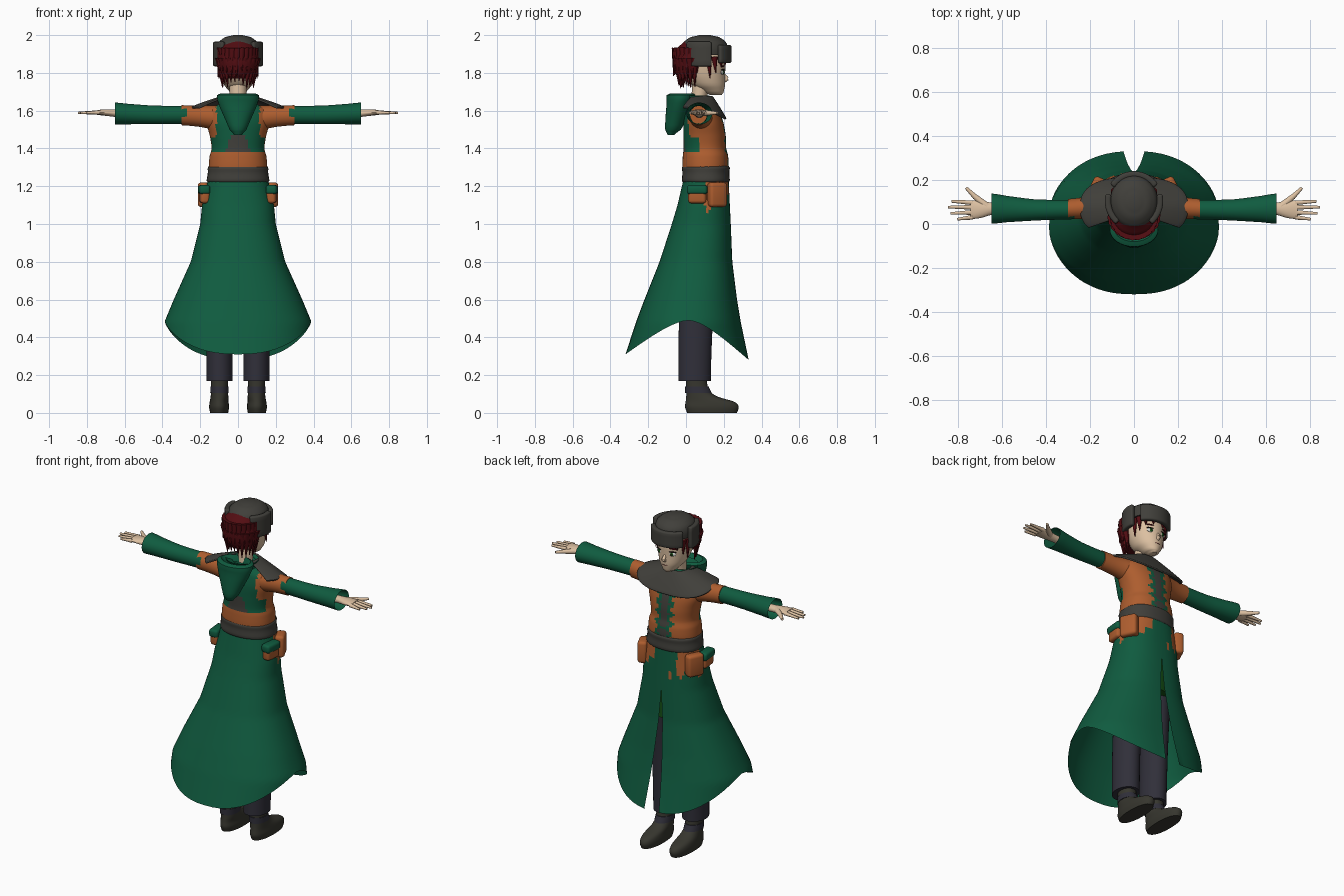
import bpy, bmesh, math, random
from mathutils import Vector, Matrix

if "Cube" in bpy.data.objects:
    bpy.data.objects.remove(bpy.data.objects["Cube"])
random.seed(4)

MATS = {}
for mat_name, rgb in {
    "coat green": (0.005, 0.105, 0.05), "cloth orange": (0.42, 0.11, 0.028),
    "charcoal felt": (0.052, 0.05, 0.043), "hair red": (0.085, 0.004, 0.006),
    "skin": (0.72, 0.53, 0.36), "trouser slate": (0.03, 0.029, 0.042),
    "boot brown": (0.038, 0.037, 0.028), "lining green": (0.008, 0.085, 0.008),
    "eye white": (0.7, 0.7, 0.66), "lash dark": (0.012, 0.007, 0.006),
}.items():
    m = bpy.data.materials.new(mat_name)
    m.use_nodes = True
    m.diffuse_color = (*rgb, 1)
    m.node_tree.nodes["Principled BSDF"].inputs["Base Color"].default_value = (*rgb, 1)
    MATS[mat_name] = m
GREEN, ORANGE, FELT, HAIR, SKIN, SLATE, BOOT, LINING, WHITE, DARK = MATS
SIDES = (("left", 1), ("right", -1))


def finish(name, bm, mats, rule=None, angle=40):
    """Turn a bmesh into a smooth object; rule(centre) picks the material index."""
    bmesh.ops.remove_doubles(bm, verts=bm.verts, dist=0.0004)
    bmesh.ops.recalc_face_normals(bm, faces=bm.faces)
    if rule:
        for f in bm.faces:
            f.material_index = rule(f.calc_center_median())
    mesh = bpy.data.meshes.new(name)
    bm.to_mesh(mesh)
    bm.free()
    for key in mats:
        mesh.materials.append(MATS[key])
    ob = bpy.data.objects.new(name, mesh)
    bpy.context.collection.objects.link(ob)
    bpy.ops.object.select_all(action="DESELECT")
    ob.select_set(True)
    bpy.context.view_layer.objects.active = ob
    bpy.ops.object.shade_smooth_by_angle(angle=math.radians(angle))
    return ob


def at(profile, t):
    """Linear lookup in rows of (t, values...)."""
    rows = sorted(profile)
    t = min(max(t, rows[0][0]), rows[-1][0])
    for a, b in zip(rows, rows[1:]):
        if t <= b[0]:
            k = (t - a[0]) / (b[0] - a[0])
            return [p + (q - p) * k for p, q in zip(a[1:], b[1:])]


def loft(name, rows, mats, axis="z", sides=32, steps=3, caps=True, rule=None, power=1.0):
    """Elliptic sections: rows of (along, centre u, centre v, radius u, radius v)."""
    def smooth(p, q, r, s, k):
        return q + 0.5 * k * (r - p + k * (2*p - 5*q + 4*r - s + k * (3*(q - r) + s - p)))
    dense = []
    for i in range(len(rows) - 1):
        p, q, r, s = rows[max(i-1, 0)], rows[i], rows[i+1], rows[min(i+2, len(rows)-1)]
        for j in range(steps):
            k = j / steps
            dense.append([q[0] + (r[0]-q[0]) * k] + [smooth(*w, k) for w in list(zip(p, q, r, s))[1:]])
    dense.append(rows[-1])
    bm = bmesh.new()
    rings = []
    for t, cu, cv, ru, rv in dense:
        ring = []
        for i in range(sides):
            a = math.tau * i / sides
            u = cu + ru * math.copysign(abs(math.cos(a)) ** power, math.cos(a))
            v = cv + rv * math.copysign(abs(math.sin(a)) ** power, math.sin(a))
            ring.append(bm.verts.new((u, v, t) if axis == "z" else (t, u, v)))
        rings.append(ring)
    for a, b in zip(rings, rings[1:]):
        for i in range(sides):
            j = (i + 1) % sides
            bm.faces.new((a[i], a[j], b[j], b[i]))
    if caps:
        bm.faces.new(rings[0])
        bm.faces.new(rings[-1])
    return finish(name, bm, mats, rule)


def sheet(name, fn, nu, nv, mats, rule=None, thick=0):
    """Open surface from fn(u, v) with u, v in 0..1."""
    bm = bmesh.new()
    grid = [[bm.verts.new(fn(i / nu, j / nv)) for i in range(nu + 1)] for j in range(nv + 1)]
    for a, b in zip(grid, grid[1:]):
        for i in range(nu):
            bm.faces.new((a[i], a[i+1], b[i+1], b[i]))
    ob = finish(name, bm, mats, rule)
    if thick:
        mod = ob.modifiers.new("thickness", "SOLIDIFY")
        mod.thickness, mod.offset = thick, 0
        mod = ob.modifiers.new("soft_edge", "BEVEL")
        mod.width, mod.segments = thick * 0.3, 2
    return ob


def spikes(name, parts, mat, sides=10):
    """Tapered pieces: (start, end, start radius, end radius)."""
    bm = bmesh.new()
    for p, q, r0, r1 in parts:
        p, q = Vector(p), Vector(q)
        turn = (q - p).to_track_quat("Z", "Y").to_matrix().to_4x4()
        bmesh.ops.create_cone(bm, cap_ends=True, segments=sides, radius1=r0, radius2=r1,
                              depth=(q - p).length, matrix=Matrix.Translation((p + q) / 2) @ turn)
    return finish(name, bm, [mat], angle=60)


def rbox(name, loc, size, turn, mat):
    bm = bmesh.new()
    bmesh.ops.create_cube(bm, size=1, matrix=Matrix.Translation(loc)
                          @ Matrix.Rotation(turn, 4, "Z") @ Matrix.Diagonal((*size, 1)))
    bmesh.ops.bevel(bm, geom=bm.edges[:], offset=min(size) * 0.3, segments=3, affect="EDGES", profile=0.5)
    return finish(name, bm, [mat])


def blob(name, loc, size, mat, turn=0):
    bm = bmesh.new()
    bmesh.ops.create_uvsphere(bm, u_segments=20, v_segments=10, radius=1, matrix=Matrix.Translation(loc)
                              @ Matrix.Rotation(turn, 4, "Z") @ Matrix.Diagonal((*size, 1)))
    return finish(name, bm, [mat], angle=80)


def spow(x, p):
    return math.copysign(abs(x) ** p, x)


# Long coat skirt, split at the face side: z, half width, face-side y, rear y
SKIRT = [(1.25, .155, .225, -.01), (1.1, .19, .232, -.045), (1.0, .2, .237, -.075), (.8, .25, .245, -.14),
         (.6, .34, .27, -.22), (.48, .39, .29, -.265), (.28, .4, .332, -.33)]

def skirt_point(u, v):
    a = math.tau * u
    hem = 0.49 - (0.21 if math.cos(a) > 0 else 0.18) * abs(math.cos(a)) ** 1.5
    z = 1.25 + (hem - 1.25) * v
    w, f, b = at(SKIRT, z)
    x = w * spow(math.sin(a), 0.85)
    y = (f + b) / 2 + (f - b) / 2 * spow(math.cos(a), 0.9)
    if u in (0, 1):
        x = max(0, 0.98 - z) * (0.07 if u == 0 else -0.07)
    return x, y, z

def skirt_rule(c):
    ragged = 0.025 * math.sin(c.y * 90 + c.x * 70)
    return int(c.z > 1.09 + ragged and c.y > 0.1 and abs(c.x) > 0.075 + ragged)

sheet("coat_skirt", skirt_point, 72, 40, [GREEN, ORANGE], skirt_rule)
loft("coat_lining", [(.8, 0, .1, .15, .115), (1.1, 0, .1, .14, .12)], [LINING])

# Jacket body with patched panels
def jacket_rule(c):
    x, n = abs(c.x), 0.012 * math.sin(c.z * 110)
    if c.z > 1.63:
        return 0
    if c.y > 0.07:
        return 2 if x < 0.022 + n else 0 if x < 0.05 + n else 1
    if c.z < 1.375 + n / 2:
        return 1
    if c.z < 1.47 and x < 0.065 - (c.z - 1.38) * 0.3:
        return 2
    return 0 if c.z < 1.45 + n or x < 0.115 else 1

loft("jacket", [(1.22, 0, .1, .15, .112), (1.3, 0, .103, .155, .122), (1.36, 0, .103, .15, .12),
                (1.4, 0, .1, .14, .113), (1.47, 0, .098, .15, .112), (1.54, 0, .092, .168, .105),
                (1.6, 0, .085, .16, .088), (1.65, 0, .07, .08, .065)],
     [GREEN, ORANGE, FELT], sides=56, steps=6, rule=jacket_rule, power=0.9)
loft("belt", [(1.222, 0, .105, .161, .122), (1.23, 0, .105, .166, .127), (1.27, 0, .105, .16, .124),
              (1.298, 0, .105, .16, .127), (1.306, 0, .105, .153, .122)], [FELT], power=0.9)

# Shoulder cape, collar and hanging hood
def cape_point(u, v):
    a = math.radians(-128 + 256 * u)
    x = (0.07 + 0.175 * v) * spow(math.sin(a), 0.75)
    y = 0.075 + (0.06 + 0.075 * v) * spow(math.cos(a), 0.8)
    return x, y, 1.675 - 0.045 * v - 0.06 * v * max(0, math.cos(a)) - 0.015 * v * v

sheet("shoulder_cape", cape_point, 48, 8, [FELT], thick=0.012)
loft("collar", [(1.61, 0, .08, .1, .09), (1.655, 0, .06, .085, .085), (1.68, 0, .04, .095, .085),
                (1.665, 0, .055, .065, .06)], [GREEN], caps=False)
loft("hood", [(1.472, 0, -.08, .022, .018), (1.5, 0, -.068, .045, .042), (1.57, 0, -.05, .075, .058),
              (1.64, 0, -.035, .104, .068), (1.682, 0, -.025, .11, .078), (1.692, 0, -.02, .09, .06),
              (1.655, 0, -.01, .06, .04)], [GREEN])

# Arms, hands, legs and pouches
for side, s in SIDES:
    loft(side + "_upper_sleeve", [(s*.11, .085, 1.562, .065, .065), (s*.2, .075, 1.57, .052, .056),
                                  (s*.3, .068, 1.576, .046, .053)], [ORANGE], "x")
    loft(side + "_sleeve", [(s*.27, .066, 1.578, .044, .047), (s*.45, .064, 1.578, .048, .049),
                            (s*.58, .068, 1.582, .06, .054), (s*.65, .07, 1.585, .069, .058)],
         [GREEN], "x", caps=False)
    loft(side + "_palm", [(s*.56, .07, 1.583, .024, .022), (s*.645, .07, 1.586, .027, .02),
                          (s*.7, .066, 1.59, .039, .017), (s*.745, .065, 1.592, .042, .012)],
         [SKIN], "x", sides=20)
    fingers = [((s*.735, y, 1.591), (s*tip, y2, 1.588), .0115, .006) for y, y2, tip in
               ((.031, .022, .805), (.053, .048, .835), (.076, .077, .847), (.097, .103, .832))]
    thumb = [((s*.67, .08, 1.588), (s*.725, .125, 1.588), .018, .013),
             ((s*.722, .122, 1.588), (s*.765, .165, 1.588), .013, .007)]
    spikes(side + "_fingers", fingers + thumb, SKIN)

    loft(side + "_trouser_leg", [(.168, s*.097, .045, .069, .086), (.5, s*.097, .053, .07, .09),
                                 (.8, s*.085, .075, .08, .095), (1.0, s*.078, .1, .078, .1)], [SLATE])
    loft(side + "_boot", [(0, s*.1, .138, .048, .132), (.03, s*.1, .137, .053, .142),
                          (.058, s*.1, .128, .05, .13), (.085, s*.098, .085, .047, .084),
                          (.12, s*.098, .06, .044, .058), (.22, s*.098, .055, .046, .057)], [BOOT], power=0.9)
    loft(side + "_boot_strap", [(.105, s*.098, .066, .049, .07), (.14, s*.098, .058, .048, .062)], [SLATE])

    rbox(side + "_belt_pouch", (s*.172, .165, 1.155), (.055, .1, .13), s * .45, ORANGE)
    rbox(side + "_rear_pouch", (s*.178, .06, 1.152), (.05, .095, .085), s * -.1, ORANGE)
    rbox(side + "_pouch_flap", (s*.18, .06, 1.182), (.058, .108, .048), s * -.1, GREEN)

# Head and face
loft("neck", [(1.6, 0, .065, .048, .045), (1.66, 0, .068, .043, .04), (1.74, 0, .08, .047, .048)], [SKIN])
loft("head", [(1.682, 0, .158, .018, .03), (1.694, 0, .148, .04, .05), (1.735, 0, .12, .073, .086),
              (1.79, 0, .102, .092, .105), (1.86, 0, .095, .1, .113), (1.93, 0, .09, .085, .1)], [SKIN], steps=4)
spikes("nose", [((0, .196, 1.798), (0, .217, 1.768), .006, .011), ((0, .22, 1.77), (0, .198, 1.757), .01, .012)], SKIN)
blob("mouth", (0, .2, 1.73), (.02, .006, .003), HAIR)
for side, s in SIDES:
    blob(side + "_eye", (s*.043, .193, 1.803), (.022, .007, .012), WHITE, -s * .3)
    blob(side + "_iris", (s*.042, .198, 1.803), (.01, .004, .011), LINING, -s * .3)
    blob(side + "_pupil", (s*.042, .2, 1.803), (.005, .003, .006), DARK, -s * .3)
    blob(side + "_lash", (s*.044, .195, 1.816), (.024, .007, .004), DARK, -s * .3)
    blob(side + "_brow", (s*.045, .194, 1.836), (.026, .007, .004), HAIR, -s * .3)

# Hair cap with tapered locks round the rear and sides
loft("hair_cap", [(1.77, 0, .03, .06, .07), (1.8, 0, .028, .094, .088), (1.87, 0, .03, .11, .1),
                  (1.93, 0, .045, .1, .095), (1.965, 0, .06, .07, .07)], [HAIR])
locks = []
for layer, (top, low, r) in enumerate(((1.88, 1.73, .024), (1.93, 1.79, .026))):
    for i in range(13):
        a = math.radians(85 + 190 * (i + layer / 2) / 12.5)
        out, tip = (.098 - .012 * layer), (.082 + .024 * layer)
        locks.append(((out * math.sin(a), .035 + .085 * math.cos(a), top),
                      (tip * math.sin(a), .04 + tip * math.cos(a), low + random.uniform(-.015, .03)), r, .002))
for s in (1, -1):
    for x, y, low in ((.097, .12, 1.77), (.088, .15, 1.8), (.068, .18, 1.83), (.03, .2, 1.84)):
        locks.append(((s * x, y, 1.885), (s * (x + .004), y + .008, low), .018, .002))
spikes("hair_locks", locks, HAIR, 8)

# Fur hat with folded flaps
loft("hat_crown", [(1.895, 0, .1, .108, .12), (1.93, 0, .1, .11, .123), (1.965, 0, .1, .1, .11),
                   (1.99, 0, .1, .068, .075), (2.0, 0, .1, .025, .03)], [FELT])

def flap(name, start, end, low, high):
    def point(u, v):
        a = math.radians(start + (end - start) * u)
        return .119 * math.sin(a), .105 + .122 * math.cos(a), low + (high - low) * v
    sheet(name, point, 14, 4, [FELT], thick=0.028)

flap("front_flap", -56, 56, 1.852, 1.948)
for side, s in SIDES:
    flap(side + "_ear_flap", s * 76, s * 142, 1.835, 1.965)
